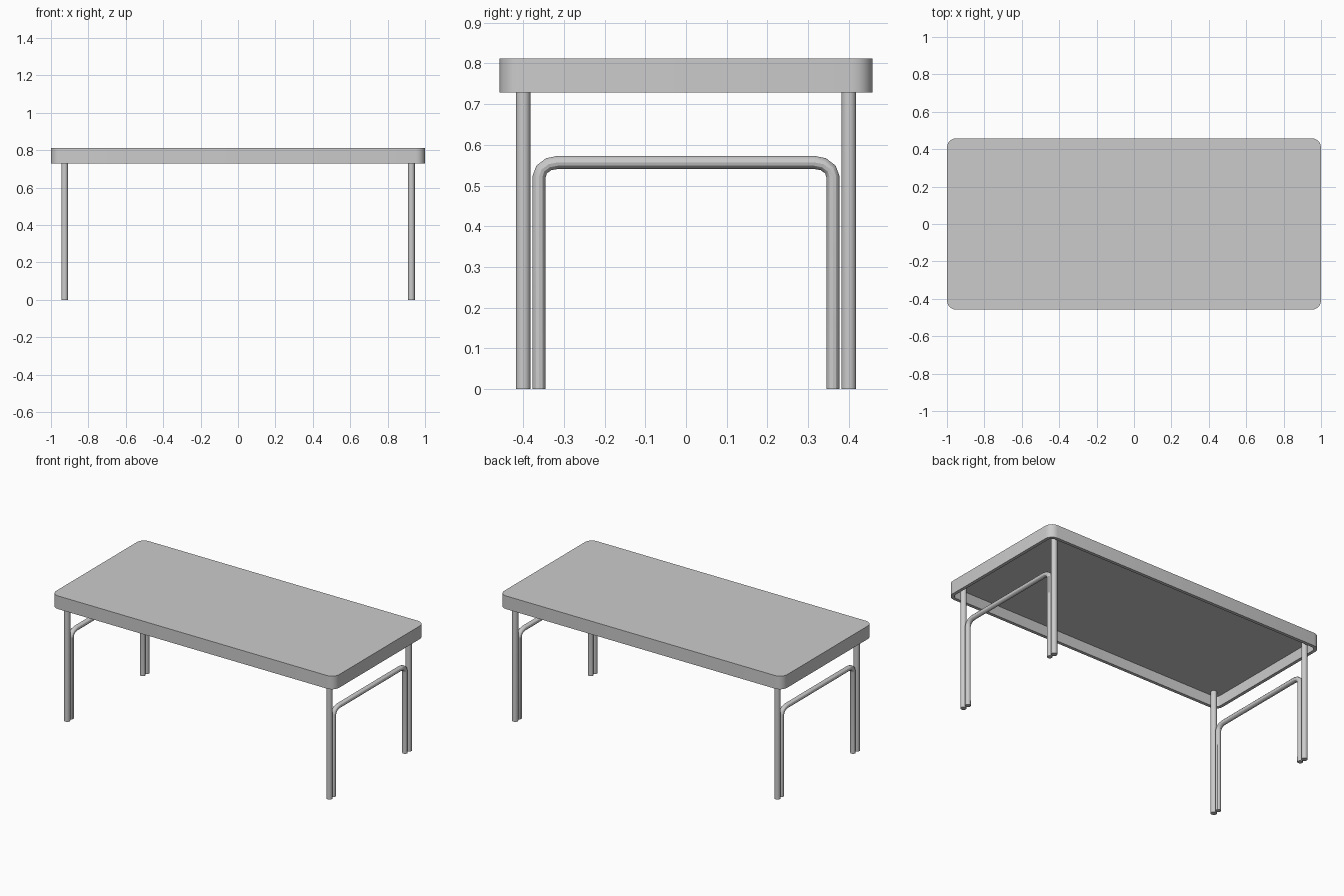
import bpy, bmesh
from math import sin, cos, pi

if "Cube" in bpy.data.objects:
    bpy.data.objects.remove(bpy.data.objects["Cube"])

HX, HY, TOP, BOTTOM = 1.0, 0.458, 0.812, 0.728
LEG_X, LEG_Y, LEG_R = 0.927, 0.40, 0.018
BAR_Y, BAR_Z, BAR_R, BEND = 0.361, 0.557, 0.016, 0.047
RIM, PANEL_Z = 0.02, 0.795


def rounded_loop(bm, inset, radius, z, segs=5):
    hx, hy = HX - inset - radius, HY - inset - radius
    verts = []
    for q, (sx, sy) in enumerate([(1, 1), (-1, 1), (-1, -1), (1, -1)]):
        for i in range(segs + 1):
            a = (q + i / segs) * pi / 2
            verts.append(bm.verts.new((sx * hx + radius * cos(a),
                                       sy * hy + radius * sin(a), z)))
    return verts


def smooth(obj):
    bpy.ops.object.select_all(action='DESELECT')
    obj.select_set(True)
    bpy.context.view_layer.objects.active = obj
    bpy.ops.object.shade_smooth_by_angle()


# Tabletop: rounded slab with a deep skirt and hollow underside
bm = bmesh.new()
loops = [rounded_loop(bm, 0, 0.05, TOP), rounded_loop(bm, 0, 0.05, BOTTOM),
         rounded_loop(bm, RIM, 0.03, BOTTOM), rounded_loop(bm, RIM, 0.03, PANEL_Z)]
for a, b in zip(loops, loops[1:]):
    n = len(a)
    for i in range(n):
        bm.faces.new((a[i], b[i], b[(i + 1) % n], a[(i + 1) % n]))
bm.faces.new(loops[0])
bm.faces.new(loops[-1][::-1])
bmesh.ops.recalc_face_normals(bm, faces=bm.faces)
mesh = bpy.data.meshes.new("tabletop")
bm.to_mesh(mesh)
bm.free()
tabletop = bpy.data.objects.new("tabletop", mesh)
bpy.context.collection.objects.link(tabletop)
smooth(tabletop)


def leg(name, x, y):
    height = PANEL_Z + 0.005
    bpy.ops.mesh.primitive_cylinder_add(vertices=20, radius=LEG_R, depth=height,
                                        location=(x, y, height / 2))
    bpy.context.object.name = name
    smooth(bpy.context.object)


def bent_bar(name, x):
    # U-shaped path with coarse bends
    half = [(BAR_Y, 0)]
    for i in range(4):
        a = i / 3 * pi / 2
        half.append((BAR_Y - BEND + BEND * cos(a), BAR_Z - BEND * 0.75 * (1 - sin(a))))
    path = half + [(-y, z) for y, z in reversed(half)]
    curve = bpy.data.curves.new(name + "_path", 'CURVE')
    curve.dimensions = '3D'
    curve.bevel_depth = BAR_R
    curve.bevel_resolution = 4
    curve.use_fill_caps = True
    spline = curve.splines.new('POLY')
    spline.points.add(len(path) - 1)
    for p, (y, z) in zip(spline.points, path):
        p.co = (x, y, z, 1)
    temp = bpy.data.objects.new(name + "_path", curve)
    bpy.context.collection.objects.link(temp)
    dg = bpy.context.evaluated_depsgraph_get()
    bar_mesh = bpy.data.meshes.new_from_object(temp.evaluated_get(dg))
    bpy.data.objects.remove(temp)
    bar = bpy.data.objects.new(name, bar_mesh)
    bpy.context.collection.objects.link(bar)
    smooth(bar)


# Legs and bent support bars at both ends
for sx, side in ((-1, "left"), (1, "right")):
    for sy, end in ((-1, "front"), (1, "back")):
        leg(f"{end}_{side}_leg", sx * LEG_X, sy * LEG_Y)
    bent_bar(f"{side}_support_bar", sx * LEG_X)
